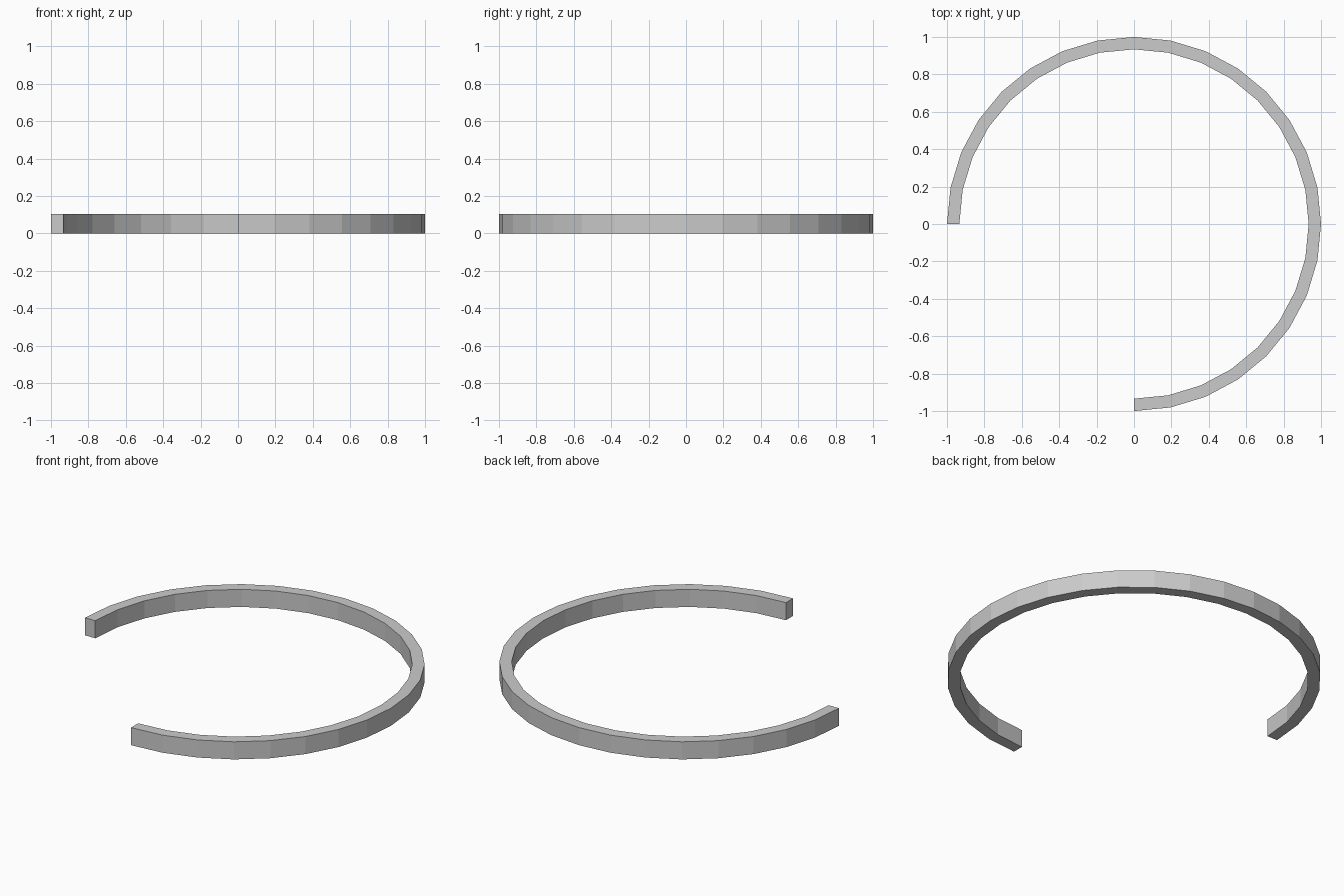
import bpy, bmesh, math

if "Cube" in bpy.data.objects:
    bpy.data.objects.remove(bpy.data.objects["Cube"])

R_OUT, R_IN, HEIGHT = 1.0, 0.934, 0.104
SEGMENTS = 24                      # 24 steps of 11.25 degrees = 270 degrees
START, SWEEP = -math.pi / 2, 1.5 * math.pi

bm = bmesh.new()

# Rectangular cross-section swept round the open ring
section = [(R_IN, 0), (R_OUT, 0), (R_OUT, HEIGHT), (R_IN, HEIGHT)]
loops = []
for i in range(SEGMENTS + 1):
    a = START + SWEEP * i / SEGMENTS
    loops.append([bm.verts.new((r * math.cos(a), r * math.sin(a), z)) for r, z in section])
for a, b in zip(loops, loops[1:]):
    for k in range(4):
        n = (k + 1) % 4
        bm.faces.new((a[k], a[n], b[n], b[k]))

# End caps
bm.faces.new(loops[0])
bm.faces.new(loops[-1])
bmesh.ops.recalc_face_normals(bm, faces=bm.faces)

mesh = bpy.data.meshes.new("open_ring")
bm.to_mesh(mesh)
bm.free()
bpy.context.collection.objects.link(bpy.data.objects.new("open_ring", mesh))
